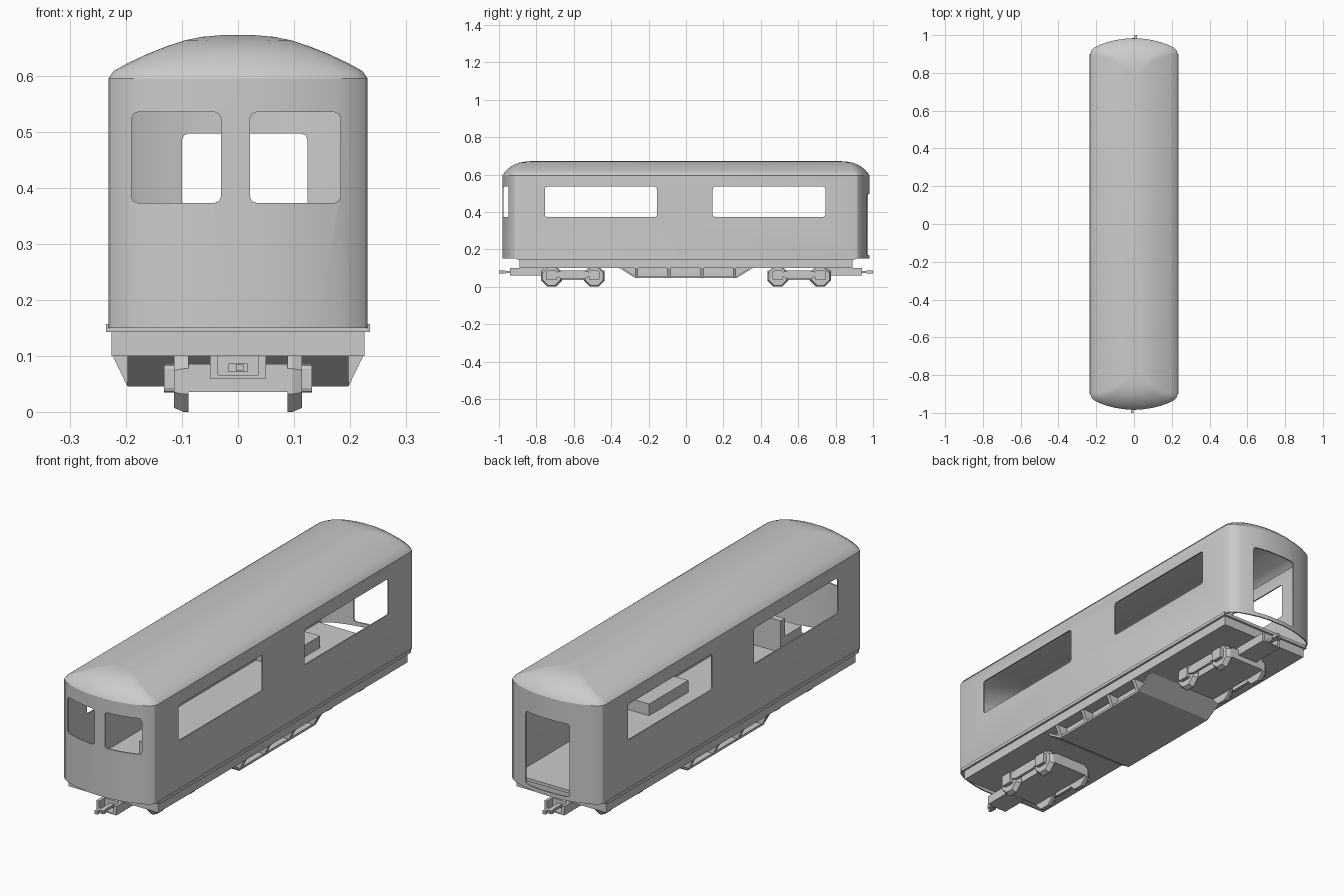
import bpy, bmesh, math
from mathutils import Vector

if "Cube" in bpy.data.objects:
    bpy.data.objects.remove(bpy.data.objects["Cube"])


def make_object(name, bm):
    bmesh.ops.recalc_face_normals(bm, faces=bm.faces)
    mesh = bpy.data.meshes.new(name)
    bm.to_mesh(mesh)
    bm.free()
    obj = bpy.data.objects.new(name, mesh)
    bpy.context.collection.objects.link(obj)
    return obj


def box(name, x, y, z, chamfer=0, axis=1):
    """Box from (min, max) ranges; optionally chamfer the edges along one axis."""
    bm = bmesh.new()
    bmesh.ops.create_cube(bm, size=1)
    for v in bm.verts:
        v.co = Vector([(r[0] + r[1]) / 2 + c * (r[1] - r[0]) for r, c in zip((x, y, z), v.co)])
    if chamfer:
        edges = [e for e in bm.edges
                 if abs(e.verts[0].co[axis] - e.verts[1].co[axis]) > 1e-4]
        bmesh.ops.bevel(bm, geom=edges, offset=chamfer, segments=2, profile=0.5, affect='EDGES')
    return make_object(name, bm)


def prism(name, points, lo, hi, axis):
    """Extrude a 2D profile along x (profile y,z) or y (profile x,z)."""
    bm = bmesh.new()
    rings = []
    for t in (lo, hi):
        rings.append([bm.verts.new((t, a, b) if axis == 0 else (a, t, b)) for a, b in points])
    bm.faces.new(rings[0])
    bm.faces.new(rings[1])
    for i in range(len(points)):
        j = (i + 1) % len(points)
        bm.faces.new((rings[0][i], rings[0][j], rings[1][j], rings[1][i]))
    return make_object(name, bm)


# Body shell: rounded-end plan lofted up the walls and over the domed roof
HALF = 0.231
END = [(0.231, 0.082), (0.226, 0.066), (0.21, 0.05), (0.183, 0.036), (0.14, 0.021),
       (0.095, 0.010), (0.045, 0.003)]          # half width, depth behind the nose
LEVELS = [(0.15, 0.231, 0.984), (0.595, 0.231, 0.984), (0.608, 0.222, 0.976), (0.622, 0.197, 0.963),
          (0.638, 0.163, 0.945), (0.652, 0.128, 0.922), (0.663, 0.094, 0.893),
          (0.669, 0.065, 0.86), (0.672, 0.03, 0.82)]   # z, half width, half length
bm = bmesh.new()
previous = None
for z, half_width, half_length in LEVELS:
    s = half_width / HALF
    quarter = [(x * s, half_length - d * s) for x, d in END]
    plan = quarter + [(-x, y) for x, y in reversed(quarter)]
    plan += [(-x, -y) for x, y in plan]
    ring = [bm.verts.new((x, y, z)) for x, y in plan]
    if previous:
        for i in range(len(ring)):
            j = (i + 1) % len(ring)
            bm.faces.new((previous[i], previous[j], ring[j], ring[i]))
    previous = ring
bm.faces.new(previous)
bmesh.ops.recalc_face_normals(bm, faces=bm.faces)
shell = make_object("body_shell", bm)
if shell.data.polygons[-1].normal.z < 0:
    shell.data.flip_normals()
solid = shell.modifiers.new("thickness", 'SOLIDIFY')
solid.thickness = 0.006
solid.offset = -1

# Openings: side windows, two front windows, rear doorway
cutters = [
    box("side_window_cutter", (-0.4, 0.4), (-0.755, -0.155), (0.373, 0.535), 0.012, 0),
    box("side_window_cutter", (-0.4, 0.4), (0.143, 0.745), (0.373, 0.535), 0.012, 0),
    box("front_window_cutter", (-0.19, -0.03), (-1.1, -0.8), (0.373, 0.535), 0.012, 1),
    box("front_window_cutter", (0.021, 0.183), (-1.1, -0.8), (0.373, 0.535), 0.012, 1),
    box("door_cutter", (-0.1, 0.124), (0.8, 1.1), (0.168, 0.497), 0.012, 1),
]
for cutter in cutters:
    cutter.hide_render = True
    cut = shell.modifiers.new("opening", 'BOOLEAN')
    cut.operation = 'DIFFERENCE'
    cut.solver = 'EXACT'
    cut.object = cutter
graph = bpy.context.evaluated_depsgraph_get()
finished = bpy.data.meshes.new_from_object(shell.evaluated_get(graph))
shell.modifiers.clear()
shell.data = finished
for cutter in cutters:
    bpy.data.objects.remove(cutter)
bpy.context.view_layer.objects.active = shell
shell.select_set(True)
bpy.ops.object.shade_smooth_by_angle(angle=math.radians(25))

# Floor ledge and chassis frame
box("floor", (-0.235, 0.235), (-0.9, 0.9), (0.143, 0.157))
box("chassis_frame", (-0.225, 0.225), (-0.89, 0.89), (0.1, 0.143))

# Interior seating
box("driver_seat", (0.01, 0.17), (-0.84, -0.7), (0.157, 0.22))
box("driver_seat_back", (0.01, 0.17), (-0.72, -0.69), (0.157, 0.3))
box("right_bench", (0.1, 0.222), (-0.16, 0.12), (0.157, 0.21))
box("left_bench", (-0.222, -0.08), (0.45, 0.7), (0.157, 0.21))
box("left_bench_back", (-0.222, -0.19), (0.45, 0.7), (0.2, 0.27))

# Underfloor equipment: sloped-end core, bottom plate and side gussets
prism("equipment_core", [(-0.36, 0.102), (-0.27, 0.047), (0.27, 0.047), (0.36, 0.102)], -0.17, 0.17, 0)
box("equipment_plate", (-0.197, 0.197), (-0.27, 0.27), (0.046, 0.056))
for y in (-0.265, -0.09, 0.085, 0.26):
    prism("equipment_gusset", [(-0.224, 0.102), (-0.197, 0.046), (0.197, 0.046), (0.224, 0.102)],
          y - 0.008, y + 0.008, 1)
for s in (-1, 1):
    prism("equipment_slope", [(s * 0.36, 0.102), (s * 0.27, 0.046), (s * 0.27, 0.056), (s * 0.34, 0.102)],
          -0.197, 0.197, 0)


def wheel(x, y):
    """Octagonal wheel with a slightly larger inner flange."""
    bm = bmesh.new()
    rings = []
    for px, r in ((x[0], 0.0595), (x[0] + (x[1] - x[0]) * 0.3, 0.0595), (x[1], 0.051)):
        rings.append([bm.verts.new((px, y + r * math.cos(math.pi * (i + 0.5) / 4),
                                    0.055 + r * math.sin(math.pi * (i + 0.5) / 4)))
                      for i in range(8)])
    bm.faces.new(rings[0])
    bm.faces.new(rings[-1])
    for a, b in zip(rings, rings[1:]):
        for i in range(8):
            j = (i + 1) % 8
            bm.faces.new((a[i], a[j], b[j], b[i]))
    return make_object("wheel", bm)


for s in (-1, 1):
    # Bogie: frame, wheels, axle boxes
    mid = s * 0.605
    box("bogie_frame", (-0.088, 0.088), (mid - 0.17, mid + 0.17), (0.036, 0.086))
    for side in (-1, 1):
        prism("bogie_side_beam", [(mid - 0.12, 0.07), (mid - 0.06, 0.042), (mid + 0.06, 0.042),
                                  (mid + 0.12, 0.07), (mid + 0.06, 0.086), (mid - 0.06, 0.086)],
              side * 0.112, side * 0.125, 0)
        for y in (mid - 0.114, mid + 0.114):
            wheel((side * 0.088, side * 0.114), y)
            box("axle_box", sorted((side * 0.112, side * 0.132)), (y - 0.028, y + 0.028),
                (0.035, 0.086), 0.008, 0)
    # Draw gear: bogie-end plate, coupler housing, shank and knuckle
    box("draw_beam", (-0.05, 0.05), sorted((s * 0.76, s * 0.9)), (0.06, 0.101))
    for side in (-1, 1):
        box("coupler_cheek", sorted((side * 0.036, side * 0.05)), sorted((s * 0.89, s * 0.94)), (0.06, 0.101))
    box("coupler_plate", (-0.05, 0.05), sorted((s * 0.89, s * 0.94)), (0.06, 0.066))
    box("coupler_shank", (-0.01, 0.01), sorted((s * 0.89, s * 0.985)), (0.074, 0.085))
    box("coupler_head", (-0.017, 0.017), sorted((s * 0.965, s * 0.982)), (0.072, 0.087))
    box("coupler_knuckle", sorted((s * 0.003, s * 0.017)), sorted((s * 0.98, s * 1.0)), (0.072, 0.087))
